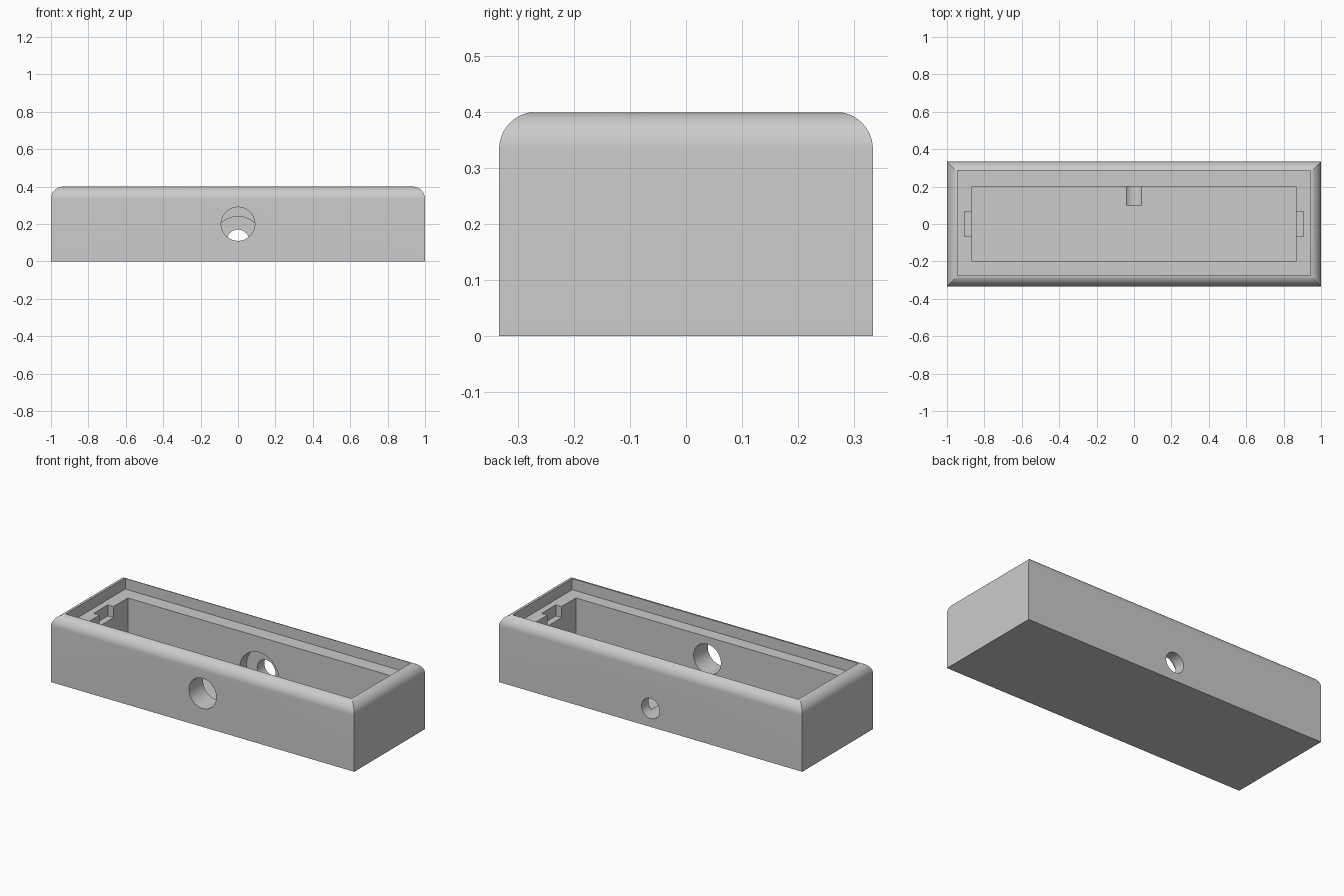
import bpy
import bmesh
import math
from mathutils import Matrix, Vector

if "Cube" in bpy.data.objects:
    bpy.data.objects.remove(bpy.data.objects["Cube"])

U = 1 / 15                      # wall unit
W, D, H = 30 * U, 10 * U, 6 * U
FLOOR = U                       # cavity floor height
LEDGE = 5 * U                   # lid seat height

grey = bpy.data.materials.new("plain grey")
grey.use_nodes = True
grey.diffuse_color = (0.6, 0.6, 0.6, 1)
grey.node_tree.nodes["Principled BSDF"].inputs["Base Color"].default_value = (0.6, 0.6, 0.6, 1)


def add_object(name, bm):
    bmesh.ops.recalc_face_normals(bm, faces=bm.faces)
    mesh = bpy.data.meshes.new(name)
    bm.to_mesh(mesh)
    bm.free()
    mesh.materials.append(grey)
    obj = bpy.data.objects.new(name, mesh)
    bpy.context.scene.collection.objects.link(obj)
    return obj


def box_bm(low, high):
    low, high = Vector(low), Vector(high)
    bm = bmesh.new()
    bmesh.ops.create_cube(bm, size=1, matrix=Matrix.Translation((low + high) / 2)
                          @ Matrix.Diagonal((*(high - low), 1)))
    return bm


def bore_bm(radius, z, y0, y1):
    bm = bmesh.new()
    place = Matrix.Translation((0, (y0 + y1) / 2, z)) @ Matrix.Rotation(math.pi / 2, 4, "X")
    bmesh.ops.create_cone(bm, cap_ends=True, segments=64, radius1=radius,
                          radius2=radius, depth=y1 - y0, matrix=place)
    return bm


def cut(target, name, bm):
    cutter = add_object(name, bm)
    cutter.hide_render = True
    mod = target.modifiers.new(name, "BOOLEAN")
    mod.operation = "DIFFERENCE"
    mod.solver = "EXACT"
    mod.object = cutter
    bpy.context.view_layer.objects.active = target
    bpy.ops.object.modifier_apply(modifier=mod.name)
    bpy.data.objects.remove(cutter)


# Outer block with rounded, mitred top edges
bm = box_bm((-W / 2, -D / 2, 0), (W / 2, D / 2, H))
top_edges = [e for e in bm.edges if all(v.co.z > H / 2 for v in e.verts)]
bmesh.ops.bevel(bm, geom=top_edges, offset=U, segments=12, profile=0.5, affect="EDGES")
case = add_object("open_case", bm)

# Lid recess and main cavity
cut(case, "lid_recess", box_bm((-0.943, -0.275, LEDGE), (0.943, 0.285, H + U)))
cut(case, "cavity", box_bm((-13 * U, -3 * U, FLOOR), (13 * U, 3 * U, H)))

# Latch notches in both end ledges
for side in (-1, 1):
    xs = sorted((side * 0.8, side * 0.905))
    cut(case, "latch_notch", box_bm((xs[0], -U, LEDGE - U), (xs[1], U, H - U / 2)))

# Front window hole and smaller rear cable hole
cut(case, "front_hole", bore_bm(0.09, 0.2, -0.5, -0.1))
cut(case, "rear_hole", bore_bm(0.06, 0.11, 0.1, 0.5))

# Wide inner counterbore around the rear hole, flat at the floor
bm = bore_bm(0.13, 0.11, 0.1, 4 * U)
bmesh.ops.bisect_plane(bm, geom=bm.verts[:] + bm.edges[:] + bm.faces[:],
                       plane_co=(0, 0, FLOOR), plane_no=(0, 0, 1), clear_inner=True)
bmesh.ops.holes_fill(bm, edges=[e for e in bm.edges if e.is_boundary], sides=0)
cut(case, "rear_counterbore", bm)

# Smooth the fillets and bores, keep the corners crisp
bpy.ops.object.select_all(action="DESELECT")
case.select_set(True)
bpy.context.view_layer.objects.active = case
bpy.ops.object.shade_smooth_by_angle(angle=math.radians(25))
